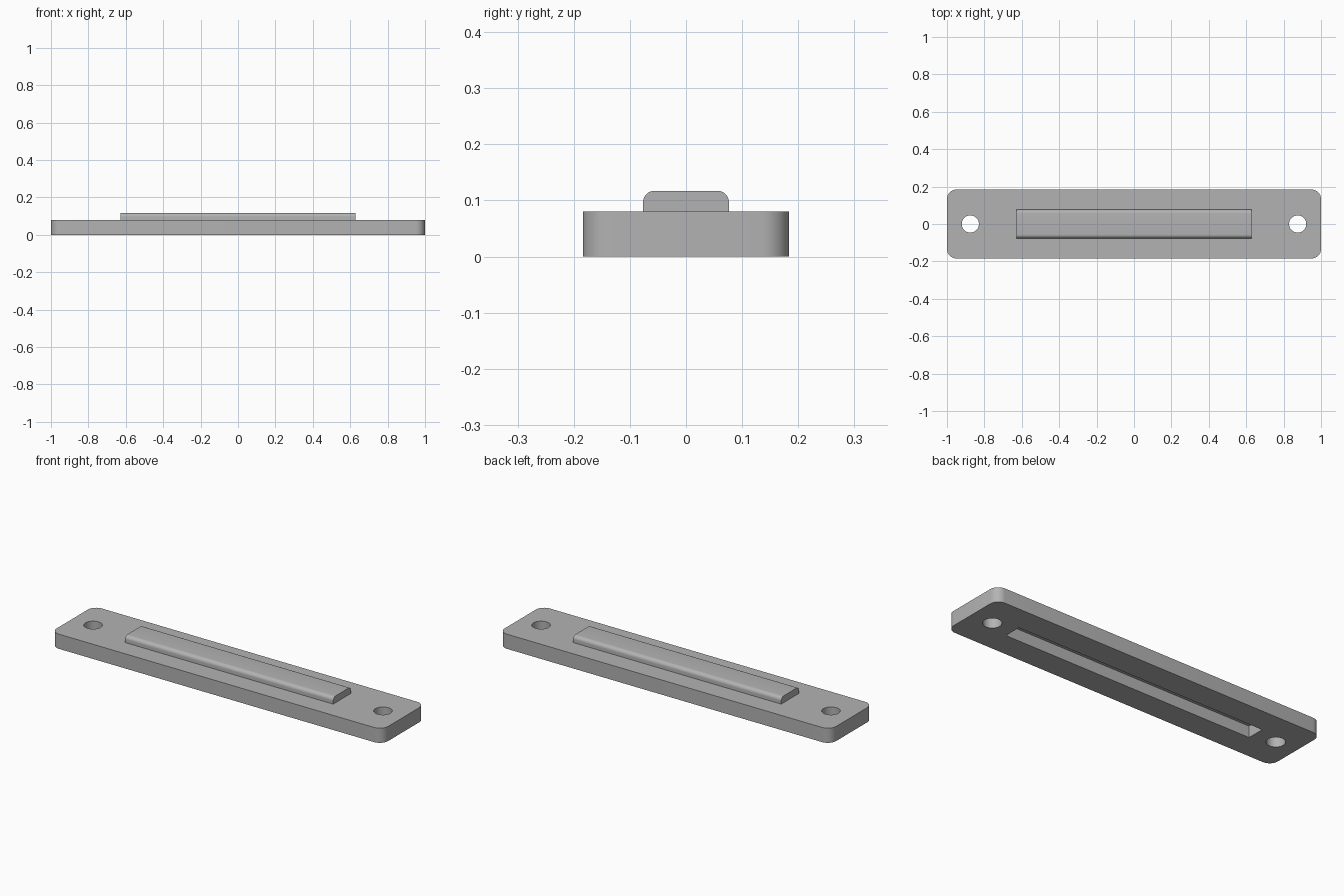
import bpy
import bmesh
import math

cube = bpy.data.objects.get("Cube")
if cube:
    bpy.data.objects.remove(cube, do_unlink=True)

grey = bpy.data.materials.new("plain grey")
grey.use_nodes = True
colour = (0.45, 0.45, 0.45, 1)
grey.diffuse_color = colour
grey.node_tree.nodes["Principled BSDF"].inputs["Base Color"].default_value = colour


def box(name, size, centre):
    bm = bmesh.new()
    bmesh.ops.create_cube(bm, size=1)
    bmesh.ops.scale(bm, vec=size, verts=bm.verts)
    bmesh.ops.translate(bm, vec=centre, verts=bm.verts)
    return finish(name, bm)


def finish(name, bm):
    mesh = bpy.data.meshes.new(name)
    bm.to_mesh(mesh)
    bm.free()
    obj = bpy.data.objects.new(name, mesh)
    bpy.context.collection.objects.link(obj)
    mesh.materials.append(grey)
    return obj


def round_edges(obj, radius, pick):
    # Round the edges chosen by a test on their two end points
    bm = bmesh.new()
    bm.from_mesh(obj.data)
    edges = [e for e in bm.edges if pick(e.verts[0].co, e.verts[1].co)]
    bmesh.ops.bevel(bm, geom=edges, offset=radius, segments=8, profile=0.5, affect="EDGES")
    bm.to_mesh(obj.data)
    bm.free()


def apply_modifiers(obj):
    bpy.context.view_layer.objects.active = obj
    for modifier in list(obj.modifiers):
        bpy.ops.object.modifier_apply(modifier=modifier.name)


LENGTH, WIDTH, THICK = 2.0, 0.368, 0.08
RIDGE_TOP = 0.117

# Base plate with rounded upright corners
plate = box("base_plate", (LENGTH, WIDTH, THICK), (0, 0, THICK / 2))
round_edges(plate, 0.05, lambda a, b: abs(a.z - b.z) > 0.01)

# Cutters: slot in the underside and a screw hole at each end
slot_depth = 0.062
cutters = [box("slot_cutter", (1.5, 0.096, 2 * slot_depth), (0, 0, 0))]
for side, x in (("left", 0.875), ("right", -0.875)):
    bm = bmesh.new()
    bmesh.ops.create_cone(bm, cap_ends=True, segments=48, radius1=0.046, radius2=0.046, depth=0.4)
    bmesh.ops.translate(bm, vec=(x, 0, 0), verts=bm.verts)
    cutters.append(finish(side + "_hole_cutter", bm))
for cutter in cutters:
    cut = plate.modifiers.new(cutter.name, "BOOLEAN")
    cut.operation = "DIFFERENCE"
    cut.solver = "EXACT"
    cut.object = cutter
apply_modifiers(plate)
for cutter in cutters:
    bpy.data.objects.remove(cutter, do_unlink=True)

# Raised bar on top, its long upper edges rounded
bar = box("raised_bar", (1.256, 0.153, RIDGE_TOP - THICK), (0, 0, (RIDGE_TOP + THICK) / 2))
round_edges(bar, 0.02, lambda a, b: abs(a.x - b.x) > 0.1 and a.z > THICK + 0.01)

# Smooth the curves and keep the corners sharp
bpy.ops.object.select_all(action="DESELECT")
for obj in (plate, bar):
    obj.select_set(True)
bpy.context.view_layer.objects.active = plate
bpy.ops.object.shade_smooth_by_angle(angle=math.radians(30))
